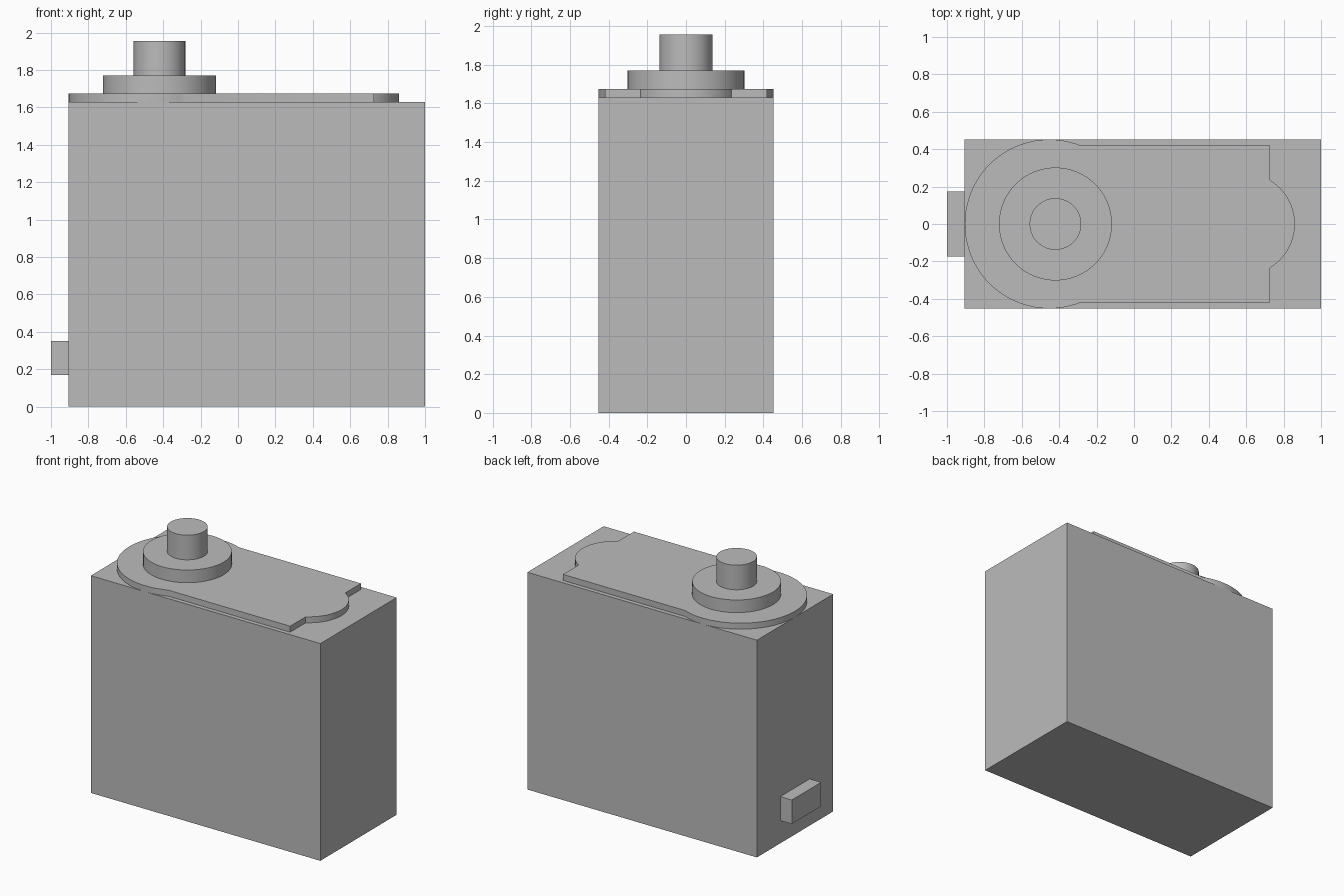
import bpy, bmesh, math

if "Cube" in bpy.data.objects:
    bpy.data.objects.remove(bpy.data.objects["Cube"])

grey = bpy.data.materials.new("mid grey plastic")
grey.diffuse_color = (0.5, 0.5, 0.5, 1)
grey.use_nodes = True
grey.node_tree.nodes["Principled BSDF"].inputs["Base Color"].default_value = grey.diffuse_color


def prism(name, outline, z0, z1, smooth=False):
    """Extrude a closed XY outline from z0 up to z1."""
    bm = bmesh.new()
    base = bm.faces.new([bm.verts.new((x, y, z0)) for x, y in outline])
    top = bmesh.ops.extrude_face_region(bm, geom=[base])["geom"]
    verts = [g for g in top if isinstance(g, bmesh.types.BMVert)]
    bmesh.ops.translate(bm, verts=verts, vec=(0, 0, z1 - z0))
    bmesh.ops.recalc_face_normals(bm, faces=bm.faces)
    mesh = bpy.data.meshes.new(name)
    bm.to_mesh(mesh)
    bm.free()
    mesh.materials.append(grey)
    obj = bpy.data.objects.new(name, mesh)
    bpy.context.collection.objects.link(obj)
    if smooth:
        bpy.ops.object.select_all(action='DESELECT')
        obj.select_set(True)
        bpy.context.view_layer.objects.active = obj
        bpy.ops.object.shade_smooth_by_angle(angle=math.radians(20))
    return obj


def rect(x0, x1, half):
    return [(x0, -half), (x1, -half), (x1, half), (x0, half)]


def arc(cx, r, a0, a1, n):
    """Points on an arc centred on the x axis, both ends included."""
    angles = [a0 + (a1 - a0) * i / n for i in range(n + 1)]
    return [(cx + r * math.cos(a), r * math.sin(a)) for a in angles]


# Main case and the cable exit on its left side
prism("case", rect(-0.905, 1.0, 0.452), 0, 1.63)
prism("cable_exit", rect(-1.0, -0.905, 0.174), 0.17, 0.35)

# Raised lid: large round end, straight sides, small round nose
big = math.asin(0.42 / 0.452)
nose = math.asin(0.235 / 0.274)
outline = arc(-0.453, 0.452, big, 2 * math.pi - big, 64)
outline += [(0.727, -0.42)]
outline += arc(0.586, 0.274, -nose, nose, 24)
outline += [(0.727, 0.42)]
prism("lid", outline, 1.63, 1.675, True)

# Bearing collar and output shaft
for name, r, z0, z1 in (("collar", 0.302, 1.675, 1.77), ("shaft", 0.138, 1.77, 1.955)):
    prism(name, arc(-0.42, r, 0, 2 * math.pi, 64)[:-1], z0, z1, True)
